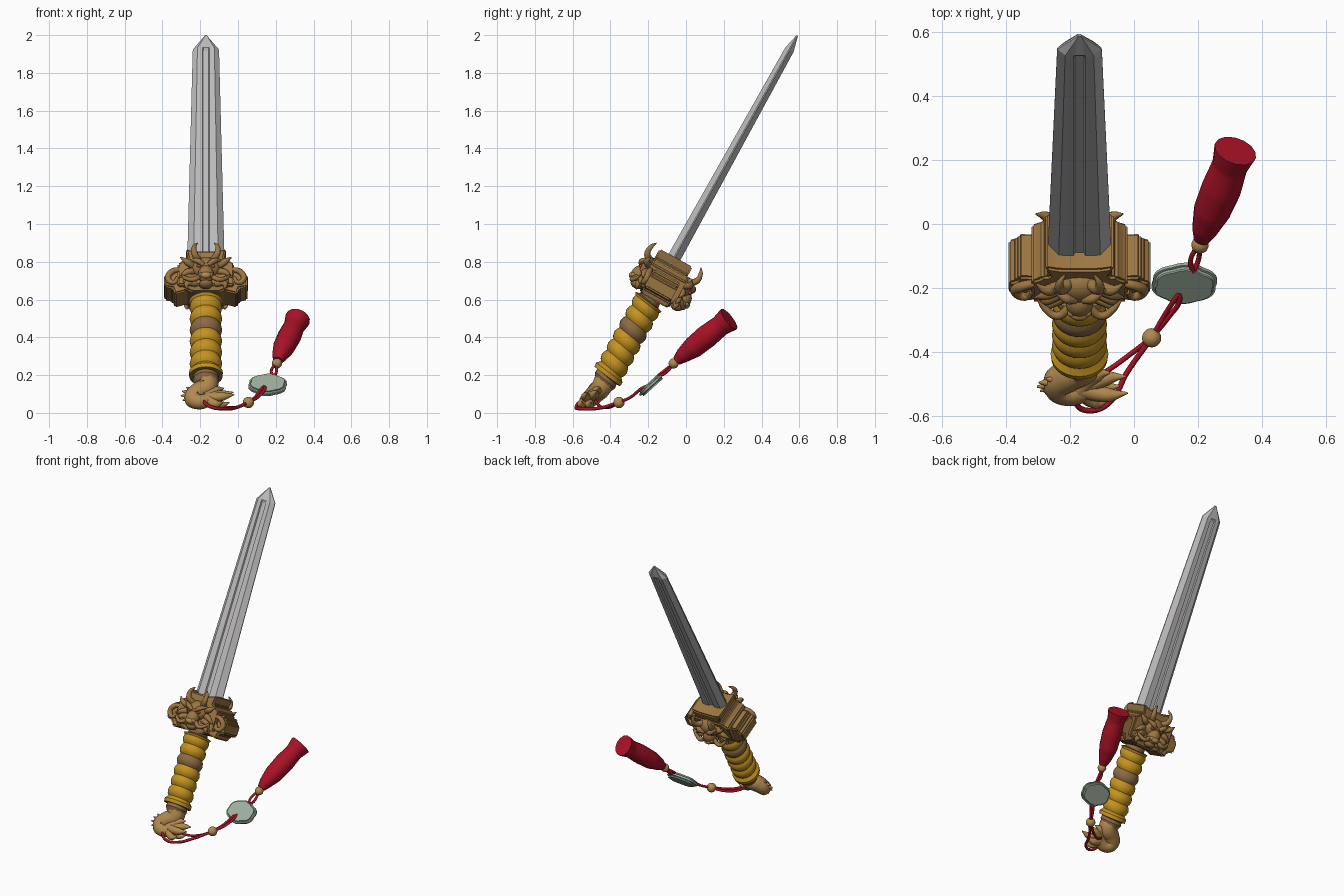
import bpy, bmesh, math
from mathutils import Vector, Matrix

cube = bpy.data.objects.get("Cube")
if cube:
    bpy.data.objects.remove(cube)


def material(name, r, g, b):
    m = bpy.data.materials.new(name)
    m.use_nodes = True
    m.diffuse_color = (r, g, b, 1)
    m.node_tree.nodes["Principled BSDF"].inputs["Base Color"].default_value = (r, g, b, 1)
    return m


STEEL = material("steel", .5, .49, .49)
GOLD = material("dark_gold", .33, .18, .055)
TAN = material("pale_gold", .44, .25, .08)
YELLOW = material("yellow_wrap", .55, .29, .015)
BROWN = material("brown_band", .26, .145, .055)
RED = material("red_silk", .40, .006, .02)
JADE = material("jade", .34, .43, .34)
EYE = material("red_eye", .5, .05, .03)

# Sword frame: local z runs up the blade, local -y is the front face
SWORD = Matrix.Translation((-.17, -.413, .2)) @ Matrix.Rotation(math.radians(-29), 4, 'X')
WORLD = Matrix.Identity(4)


def finish(name, mesh, mats, frame=SWORD, angle=35):
    ob = bpy.data.objects.new(name, mesh)
    bpy.context.collection.objects.link(ob)
    mesh.transform(frame)
    for m in mats:
        mesh.materials.append(m)
    bpy.ops.object.select_all(action='DESELECT')
    ob.select_set(True)
    bpy.context.view_layer.objects.active = ob
    bpy.ops.object.shade_smooth_by_angle(angle=math.radians(angle))
    return ob


def from_bmesh(name, bm, mats, frame=SWORD, angle=35):
    bmesh.ops.recalc_face_normals(bm, faces=bm.faces)
    mesh = bpy.data.meshes.new(name)
    bm.to_mesh(mesh)
    bm.free()
    return finish(name, mesh, mats, frame, angle)


def tube(name, pts, radii, mat, frame=SWORD, res=3):
    """Smooth round sweep through points with a radius at each point."""
    cu = bpy.data.curves.new(name, 'CURVE')
    cu.dimensions = '3D'
    cu.bevel_depth, cu.bevel_resolution = 1, res
    cu.use_fill_caps, cu.resolution_u = True, 8
    sp = cu.splines.new('BEZIER')
    sp.bezier_points.add(len(pts) - 1)
    for bp, p, r in zip(sp.bezier_points, pts, radii):
        bp.co, bp.radius = p, r
        bp.handle_left_type = bp.handle_right_type = 'AUTO'
    tmp = bpy.data.objects.new("tmp", cu)
    bpy.context.collection.objects.link(tmp)
    bpy.context.view_layer.update()
    mesh = bpy.data.meshes.new_from_object(
        tmp.evaluated_get(bpy.context.evaluated_depsgraph_get()))
    bpy.data.objects.remove(tmp)
    mesh.materials.clear()
    return finish(name, mesh, [mat], frame, 50)


def ball(name, centre, size, mat, frame=SWORD):
    bm = bmesh.new()
    bmesh.ops.create_uvsphere(bm, u_segments=20, v_segments=12, radius=1)
    bmesh.ops.transform(bm, matrix=Matrix.Translation(centre) @ Matrix.Diagonal((*size, 1)), verts=bm.verts)
    return from_bmesh(name, bm, [mat], frame)


def loft(name, rings, mats, rule=None, angle=35):
    """Skin a list of equal-length closed rings and cap the ends."""
    bm = bmesh.new()
    rows = [[bm.verts.new(p) for p in ring] for ring in rings]
    n = len(rows[0])
    for k, (a, b) in enumerate(zip(rows, rows[1:])):
        for i in range(n):
            f = bm.faces.new((a[i], a[(i + 1) % n], b[(i + 1) % n], b[i]))
            f.material_index = rule(k) if rule else 0
    bm.faces.new(rows[0])
    bm.faces.new(rows[-1])
    return from_bmesh(name, bm, mats, SWORD, angle)


def slab(name, outline, lo, hi, mat, bevel=.008):
    """Extrude an x-z outline through the sword's depth."""
    bm = bmesh.new()
    face = bm.faces.new([bm.verts.new((x, lo, z)) for x, z in outline])
    out = bmesh.ops.extrude_face_region(bm, geom=[face])["geom"]
    bmesh.ops.translate(bm, vec=(0, hi - lo, 0), verts=[v for v in out if isinstance(v, bmesh.types.BMVert)])
    bmesh.ops.bevel(bm, geom=bm.edges[:], offset=bevel, segments=2, affect='EDGES')
    return from_bmesh(name, bm, [mat])


def mirrored(half):
    return half + [(-x, z) for x, z in reversed(half)]


# Blade with bevelled edges and a central groove on both faces
def blade_ring(z, half, th, bevel, groove):
    w = min(.014, half * .2)
    top = [(half, .003), (half - bevel, th), (w + .004, th), (w, th - groove)]
    top += [(-x, y) for x, y in reversed(top)]
    return [(x, y + .005, z) for x, y in top + [(-x, -y) for x, y in top]]


loft("blade", [blade_ring(.64, .1, .036, .034, .01), blade_ring(1.955, .07, .025, .025, .008),
               blade_ring(1.972, .069, .025, .025, 0), blade_ring(2.058, .004, .004, .002, 0)],
     [STEEL], angle=15)

# Grip: bulging wrapped rings, with brown bands at the middle and the ends
profile = [(-.06, .055), (-.03, .07), (-.01, .066), (-.008, .088), (.015, .09), (.03, .076)]
kinds = [1, 1, 1, 0, 0, 0]
for i in range(6):
    z = .035 + i * .068
    for f, r in ((0, .072), (.2, .081), (.5, .086), (.8, .081)):
        profile.append((z + f * .068, r))
        kinds.append(1 if i == 3 else 0)
profile += [(.443, .09), (.45, .064), (.475, .06), (.52, .07)]
kinds += [1, 1, 1, 1]
rings = []
for z, r in profile:
    ring = []
    for k in range(28):
        a = math.tau * k / 28
        ring.append((r * math.cos(a), r * math.sin(a) * .96, z - .012 * math.sin(a)))
    rings.append(ring)
loft("grip", rings, [YELLOW, BROWN], lambda k: kinds[k], 28)

# Guard: outer scrolls, stepped body and blade collar
slab("guard_wings", mirrored([(.10, .48), (.165, .46), (.175, .495), (.22, .505), (.222, .575),
                              (.195, .59), (.19, .615), (.12, .61)]), -.06, .10, GOLD)
slab("guard_body", mirrored([(.09, .5), (.15, .5), (.15, .63), (.125, .645), (.115, .66)]), -.085, .125, GOLD)
slab("guard_base", mirrored([(.07, .465), (.12, .49), (.12, .52)]), -.07, .11, BROWN)
slab("blade_collar", mirrored([(.115, .64), (.095, .665), (.108, .72), (.06, .705)]), -.085, .115, GOLD)
for s in (-1, 1):
    tube("wing_scroll", [(s * .13, -.07, .6), (s * .18, -.075, .585), (s * .2, -.07, .545),
                         (s * .17, -.075, .52), (s * .15, -.075, .55)],
         [.012, .016, .016, .013, .008], GOLD)

# Horned beast face on each side of the guard
for side, d in (("front", -1), ("back", 1)):
    def at(x, out, z, d=d):
        return (x, .02 + d * out, z)
    ball(side + "_face", at(0, .105, .6), (.075, .05, .06), GOLD)
    ball(side + "_snout", at(0, .135, .545), (.042, .042, .05), GOLD)
    ball(side + "_nose", at(0, .165, .525), (.028, .017, .018), TAN)
    ball(side + "_jaw", at(0, .12, .495), (.036, .035, .024), BROWN)
    for s in (-1, 1):
        ball(side + "_nostril_bulge", at(s * .024, .158, .53), (.014, .015, .014), TAN)
        ball(side + "_eye", at(s * .038, .148, .59), (.011, .009, .009), EYE)
        tube(side + "_brow", [at(s * .012, .15, .595), at(s * .04, .155, .615), at(s * .08, .13, .635)],
             [.012, .016, .006], GOLD)
        tube(side + "_horn", [at(s * .035, .115, .635), at(s * .06, .15, .665), at(s * .062, .15, .705),
                              at(s * .045, .135, .735)], [.02, .017, .012, .003], GOLD)
        tube(side + "_ear", [at(s * .06, .1, .61), at(s * .1, .13, .625), at(s * .135, .125, .655)],
             [.02, .018, .003], GOLD)
        tube(side + "_whisker", [at(s * .03, .14, .53), at(s * .07, .155, .505), at(s * .105, .14, .52),
                                 at(s * .13, .125, .55)], [.014, .013, .011, .003], GOLD)
        for j in range(3):
            z = .585 - j * .035
            tube(side + "_mane", [at(s * .055, .095, z), at(s * .1, .115, z - .015), at(s * (.14 - .02 * j), .11, z - .045)],
                 [.02, .017, .003], GOLD)

# Curled tail pommel with flame tufts and back spikes
curl = [(.005, 0, -.03), (.005, 0, -.075), (-.04, -.01, -.11), (-.068, -.02, -.15),
        (-.04, -.03, -.178), (.02, -.03, -.165)]
tube("tail_pommel", curl, [.06, .056, .053, .048, .042, .036], TAN)
for j, (x, z) in enumerate([(.145, -.11), (.15, -.145), (.125, -.172), (.09, -.19), (.095, -.085)]):
    y = -.03 + .02 * (-1) ** j
    tube("tail_tuft", [(0, -.03, -.155), (x * .6, y, z - .012), (x, y, z)], [.03, .023, .003], TAN)
for j in range(6):
    a = math.radians(135 + j * 24)
    c, s = math.cos(a), math.sin(a)
    tube("tail_spike", [(-.035 + .045 * c, -.025, -.135 + .035 * s), (-.035 + .098 * c, -.03, -.138 + .068 * s)],
         [.022, .003], TAN)

# Red cords, with round beads
BEAD = (.055, -.355, .055)
tube("cord_outer", [(-.17, -.5, .1), (-.18, -.56, .06), (-.14, -.582, .03), (-.08, -.56, .022),
                    (-.02, -.46, .025), BEAD], [.009] * 6, RED, WORLD, 2)
tube("cord_inner", [(-.15, -.49, .08), (-.08, -.455, .035), (-.01, -.405, .03), BEAD], [.008] * 4, RED, WORLD, 2)
for o in (-.008, .008):
    tube("cord_to_charm", [BEAD, (.1 + o, -.29, .085), (.135 + o, -.235, .13), (.14, -.215, .14)],
         [.008] * 4, RED, WORLD, 2)
    tube("cord_to_tassel", [(.185, -.15, .195), (.188 + o * 1.5, -.115, .215 - o), (.205, -.06, .265)],
         [.008] * 3, RED, WORLD, 2)
ball("cord_bead", BEAD, (.03, .03, .03), TAN, WORLD)
ball("tassel_bead", (.206, -.065, .262), (.027, .027, .027), TAN, WORLD)

# Cloud-shaped jade charm with rounded rim
bm = bmesh.new()
ring = []
for k in range(60):
    a = math.tau * k / 60
    r = 1 + .07 * abs(math.sin(3 * a + .4)) - .05
    ring.append(bm.verts.new((.103 * r * math.cos(a), .08 * r * math.sin(a), -.018)))
face = bm.faces.new(ring)
out = bmesh.ops.extrude_face_region(bm, geom=[face])["geom"]
bmesh.ops.translate(bm, vec=(0, 0, .036), verts=[v for v in out if isinstance(v, bmesh.types.BMVert)])
rim = [e for e in bm.edges if abs(e.verts[0].co.z - e.verts[1].co.z) < .001]
bmesh.ops.bevel(bm, geom=rim, offset=.012, segments=3, affect='EDGES')
from_bmesh("jade_charm", bm, [JADE],
           Matrix.Translation((.157, -.185, .148)) @ Matrix.Rotation(math.radians(42), 4, 'X'), 40)

# Silk tassel, flaring at the end
tube("tassel", [(.211, -.048, .276), (.222, -.015, .305), (.243, .04, .348), (.272, .11, .405),
                (.298, .18, .46), (.316, .228, .497)],
     [.026, .042, .058, .062, .056, .068], RED, WORLD, 5)
